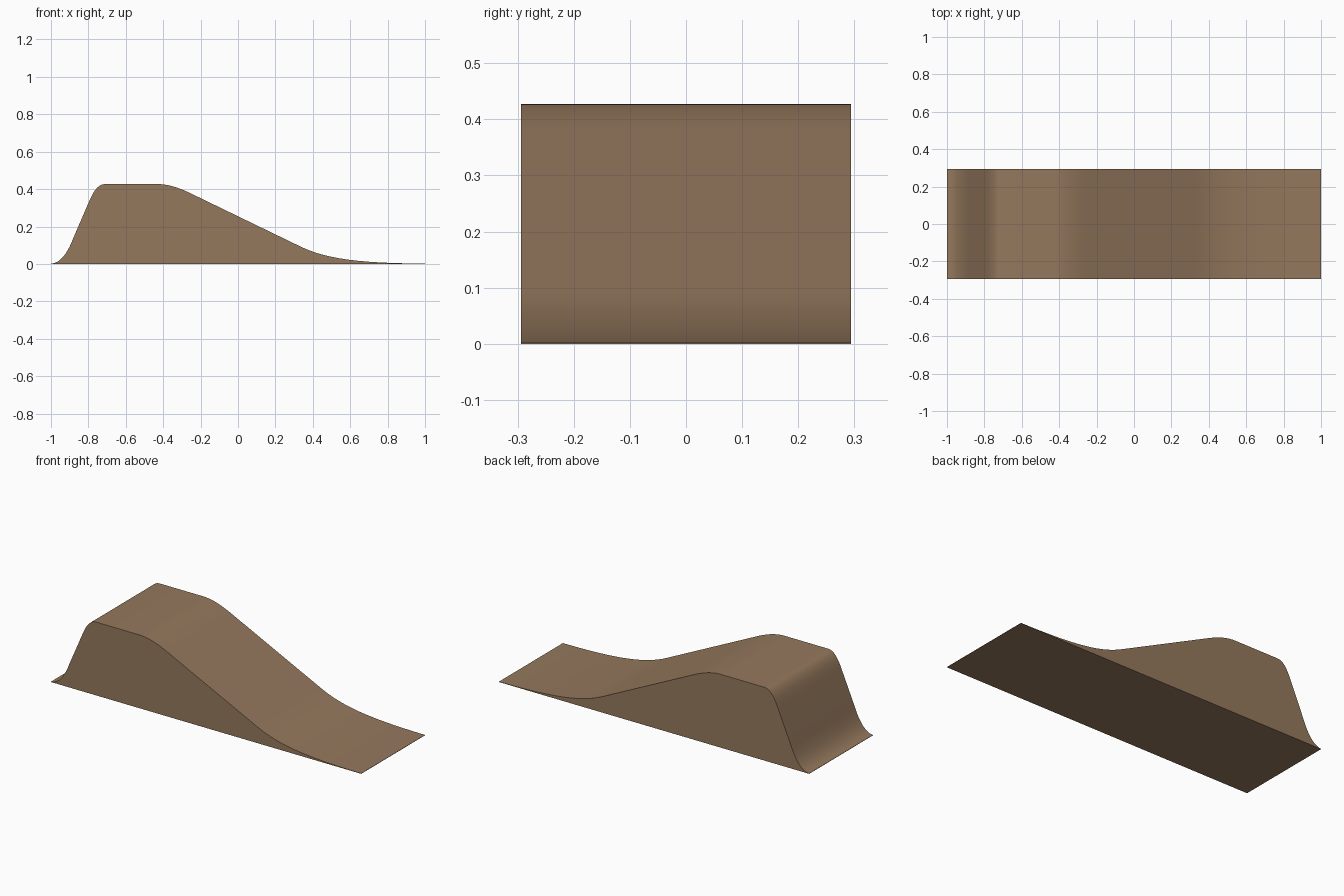
import bpy
import bmesh
from mathutils import Vector
from mathutils.geometry import interpolate_bezier

cube = bpy.data.objects.get("Cube")
if cube:
    bpy.data.objects.remove(cube, do_unlink=True)

HALF_WIDTH = 0.294
STEPS = 14

# One earthy brown for the whole ramp
brown = bpy.data.materials.new("earth_brown")
brown.use_nodes = True
colour = (0.30, 0.19, 0.11, 1)
brown.diffuse_color = colour
brown.node_tree.nodes["Principled BSDF"].inputs["Base Color"].default_value = colour

# Curved stretches of the side profile; straight stretches join them
curves = [
    [(-1, 0.002), (-0.95, 0.003), (-0.91, 0.06), (-0.88, 0.14)],
    [(-0.80, 0.325), (-0.775, 0.385), (-0.75, 0.427), (-0.71, 0.427)],
    [(-0.43, 0.427), (-0.37, 0.427), (-0.31, 0.405), (-0.25, 0.376)],
    [(0.33, 0.095), (0.45, 0.037), (0.60, 0.003), (1, 0.002)],
]
profile = [(-1, 0)]
for curve in curves:
    points = [Vector((x, 0, z)) for x, z in curve]
    profile += [(p.x, p.z) for p in interpolate_bezier(*points, STEPS)]
profile.append((1, 0))

# Extrude the profile across the width
bm = bmesh.new()
side = bm.faces.new([bm.verts.new((x, -HALF_WIDTH, z)) for x, z in profile])
result = bmesh.ops.extrude_face_region(bm, geom=[side], use_keep_orig=True)
far_verts = [v for v in result["geom"] if isinstance(v, bmesh.types.BMVert)]
bmesh.ops.translate(bm, verts=far_verts, vec=(0, 2 * HALF_WIDTH, 0))
bmesh.ops.recalc_face_normals(bm, faces=bm.faces)
mesh = bpy.data.meshes.new("ramp")
bm.to_mesh(mesh)
bm.free()
mesh.materials.append(brown)

ramp = bpy.data.objects.new("ramp", mesh)
bpy.context.collection.objects.link(ramp)
bpy.context.view_layer.objects.active = ramp
ramp.select_set(True)
bpy.ops.object.shade_smooth_by_angle(angle=0.6)
